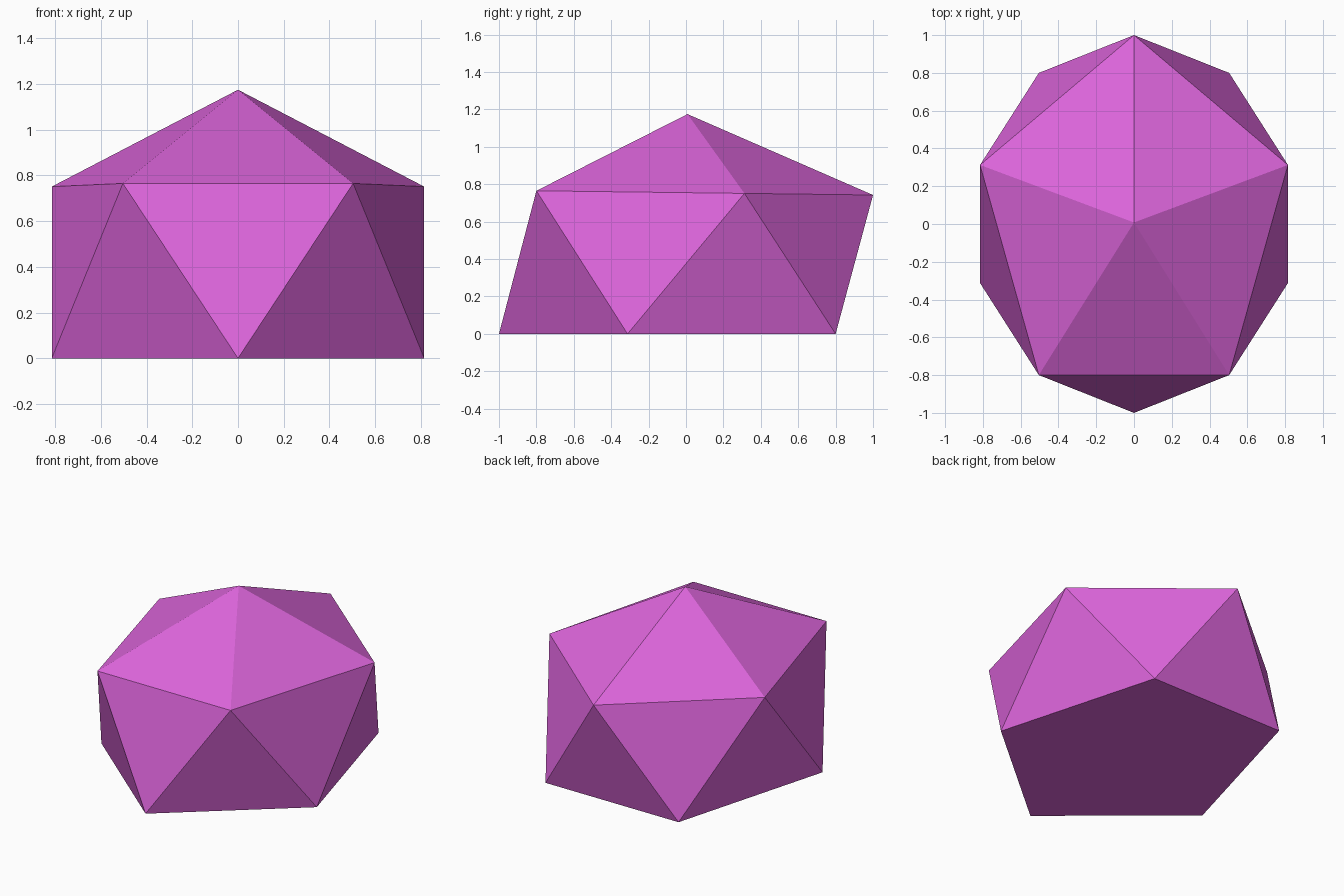
import bpy, bmesh, math

if "Cube" in bpy.data.objects:
    bpy.data.objects.remove(bpy.data.objects["Cube"])

# Single flat colour
mat = bpy.data.materials.new("orchid_purple")
mat.diffuse_color = (0.72, 0.13, 0.71, 1.0)
mat.use_nodes = True
mat.node_tree.nodes["Principled BSDF"].inputs["Base Color"].default_value = mat.diffuse_color

RX, RY = 0.857, 0.995   # ring half-widths (stretched pentagon)


def ring(bm, start, cy, z, tilt):
    """Five vertices of a stretched pentagon, tilted slightly along y."""
    verts = []
    for i in range(5):
        a = math.radians(start + 72 * i)
        y = RY * math.sin(a) + cy
        verts.append(bm.verts.new((RX * math.cos(a), y, z + tilt * y)))
    return verts


bm = bmesh.new()
base = ring(bm, -90, -0.005, 0.0, 0.0)
upper = ring(bm, -54, 0.005, 0.755, -0.0125)
apex = bm.verts.new((0.0, 0.008, 1.175))

# Flat bottom, antiprism band and pyramid cap
bm.faces.new(base[::-1])
for i in range(5):
    j = (i + 1) % 5
    bm.faces.new((base[i], base[j], upper[i]))
    bm.faces.new((upper[i], base[j], upper[j]))
    bm.faces.new((upper[i], upper[j], apex))
bmesh.ops.recalc_face_normals(bm, faces=bm.faces[:])

mesh = bpy.data.meshes.new("faceted_stone")
bm.to_mesh(mesh)
bm.free()
mesh.materials.append(mat)
bpy.context.collection.objects.link(bpy.data.objects.new("faceted_stone", mesh))
